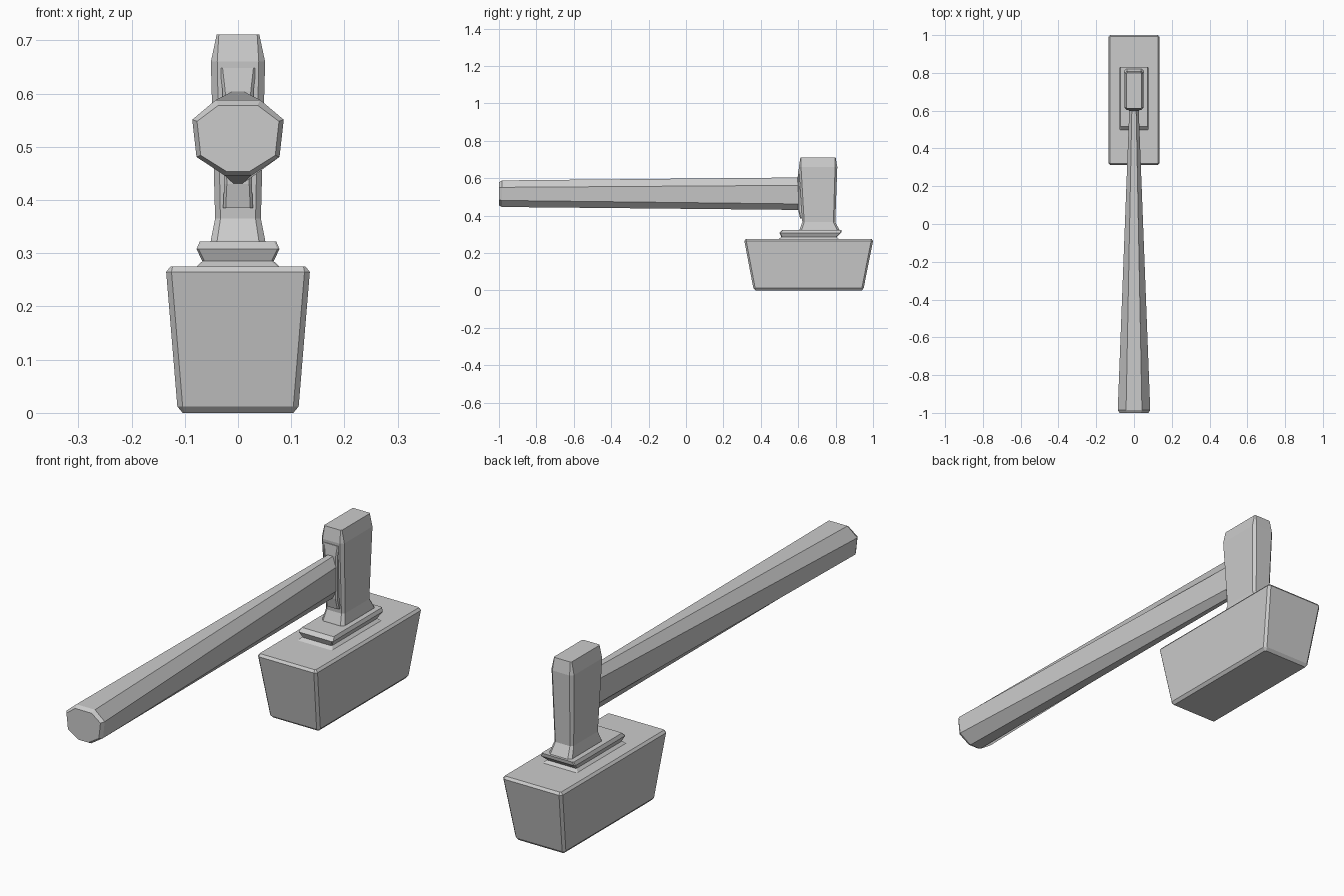
import bpy, bmesh


def loft(name, rings):
    """Skin a closed solid through rings of equal point count."""
    bm = bmesh.new()
    loops = [[bm.verts.new(p) for p in r] for r in rings]
    n = len(loops[0])
    for a, b in zip(loops, loops[1:]):
        for i in range(n):
            j = (i + 1) % n
            bm.faces.new((a[i], a[j], b[j], b[i]))
    bm.faces.new(loops[0][::-1])
    bm.faces.new(loops[-1])
    bmesh.ops.recalc_face_normals(bm, faces=bm.faces)
    mesh = bpy.data.meshes.new(name)
    bm.to_mesh(mesh)
    bm.free()
    ob = bpy.data.objects.new(name, mesh)
    bpy.context.collection.objects.link(ob)
    return ob


def block(z, hx, y0, y1, c):
    """Horizontal rectangle with chamfered corners."""
    return [(x, y, z) for x, y in (
        (-hx + c, y0), (hx - c, y0), (hx, y0 + c), (hx, y1 - c),
        (hx - c, y1), (-hx + c, y1), (-hx, y1 - c), (-hx, y0 + c))]


def grip(y, half):
    """Mirrored handle section in the xz plane, half given top to bottom."""
    pts = half + [(-x, z) for x, z in reversed(half)]
    return [(x, y, z) for x, z in pts]


# Tapered striking head
loft("head", [
    block(0.0, 0.104, 0.372, 0.940, 0.004),
    block(0.012, 0.114, 0.360, 0.950, 0.010),
    block(0.265, 0.135, 0.312, 1.0, 0.010),
    block(0.275, 0.127, 0.320, 0.992, 0.004)])

# Stepped collar with a waist
loft("collar", [
    block(0.270, 0.078, 0.495, 0.818, 0.004),
    block(0.275, 0.078, 0.495, 0.818, 0.004),
    block(0.285, 0.067, 0.510, 0.805, 0.004),
    block(0.308, 0.078, 0.500, 0.830, 0.004),
    block(0.322, 0.072, 0.515, 0.832, 0.004)])

# Upright post, flared at the foot
loft("post", [
    block(0.315, 0.052, 0.605, 0.825, 0.012),
    block(0.325, 0.051, 0.607, 0.820, 0.012),
    block(0.365, 0.043, 0.622, 0.798, 0.010),
    block(0.660, 0.051, 0.603, 0.809, 0.012),
    block(0.711, 0.040, 0.612, 0.800, 0.004)])

# Raised socket on the post front
loft("socket", [
    block(0.385, 0.028, 0.610, 0.660, 0.005),
    block(0.430, 0.026, 0.600, 0.660, 0.005),
    block(0.605, 0.029, 0.597, 0.660, 0.005),
    block(0.648, 0.034, 0.601, 0.660, 0.005)])

# Eight-sided handle, wide and flat at the butt, slim at the head
loft("handle", [
    grip(-1.0, [(0.037, 0.578), (0.077, 0.548), (0.070, 0.484), (0.022, 0.454)]),
    grip(-0.985, [(0.042, 0.588), (0.086, 0.551), (0.078, 0.481), (0.025, 0.446)]),
    grip(0.63, [(0.011, 0.604), (0.024, 0.562), (0.022, 0.462), (0.008, 0.430)])])
